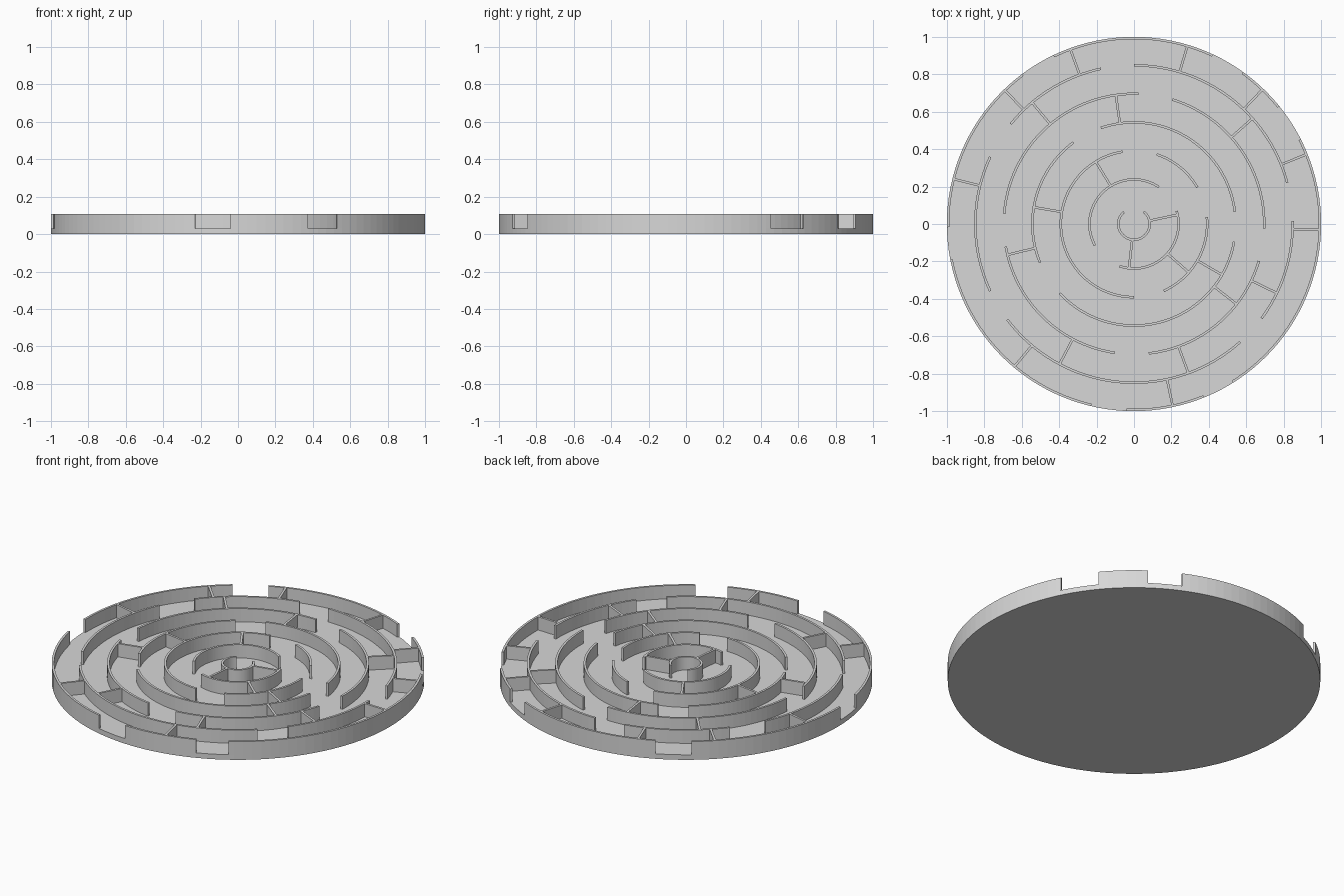
import bpy, bmesh, math

cube = bpy.data.objects.get("Cube")
if cube:
    bpy.data.objects.remove(cube, do_unlink=True)

FLOOR, TOP, THICK = 0.03, 0.108, 0.013
STEP = 360 / 128

grey = bpy.data.materials.new("light_grey")
grey.use_nodes = True
grey.diffuse_color = (0.68, 0.68, 0.68, 1)
grey.node_tree.nodes["Principled BSDF"].inputs["Base Color"].default_value = (0.68, 0.68, 0.68, 1)


def finish(bm, name):
    bmesh.ops.recalc_face_normals(bm, faces=bm.faces)
    mesh = bpy.data.meshes.new(name)
    bm.to_mesh(mesh)
    bm.free()
    mesh.materials.append(grey)
    obj = bpy.data.objects.new(name, mesh)
    bpy.context.collection.objects.link(obj)
    return obj


def raise_faces(bm, faces, height):
    """Extrude a flat footprint upward into a closed solid."""
    out = bmesh.ops.extrude_face_region(bm, geom=faces, use_keep_orig=True)
    verts = [g for g in out["geom"] if isinstance(g, bmesh.types.BMVert)]
    bmesh.ops.translate(bm, verts=verts, vec=(0, 0, height))


def add_arc(bm, radius, start, end):
    """Curved wall between two angles in degrees, counter-clockwise."""
    first, last = math.floor(start / STEP) + 1, math.ceil(end / STEP)
    angles = [start] + [i * STEP for i in range(first, last)] + [end]
    rows = []
    for a in map(math.radians, angles):
        rows.append([bm.verts.new((r * math.cos(a), r * math.sin(a), FLOOR))
                     for r in (radius - THICK / 2, radius + THICK / 2)])
    faces = [bm.faces.new((p[0], p[1], q[1], q[0])) for p, q in zip(rows, rows[1:])]
    raise_faces(bm, faces, TOP - FLOOR)


def add_spoke(bm, inner, outer, angle):
    """Straight radial wall joining two rings."""
    c, s, h = math.cos(math.radians(angle)), math.sin(math.radians(angle)), THICK / 2
    corners = [(inner, -h), (outer, -h), (outer, h), (inner, h)]
    verts = [bm.verts.new((r * c - t * s, r * s + t * c, FLOOR)) for r, t in corners]
    raise_faces(bm, [bm.faces.new(verts)], TOP - FLOOR)


# Round floor plate
bm = bmesh.new()
bmesh.ops.create_circle(bm, cap_ends=True, segments=128, radius=1)
raise_faces(bm, bm.faces[:], FLOOR)
finish(bm, "floor_plate")

# Ring walls, from the centre outward: radius and the arcs that remain
rings = [
    (0.084, [(130, 412)]),
    (0.238, [(56, 209), (251, 377)]),
    (0.391, [(99, 270), (30, 72), (-66, 5.5)]),
    (0.543, [(7, 109), (126.5, 202.5), (223, 350)]),
    (0.696, [(88, 175.5), (-2, 73), (190, 261.5), (276.5, 343.5)]),
    (0.848, [(15, 90), (102, 141), (155, 205), (217, 312), (-36.5, 1)]),
    (0.9935, [(-58, 27), (39, 54.3), (65, 115.5), (126.7, 181), (191, 256.7), (267.7, 292)]),
]
for i, (radius, arcs) in enumerate(rings, 1):
    bm = bmesh.new()
    for start, end in arcs:
        add_arc(bm, radius, start, end)
    finish(bm, f"ring_wall_{i}")

# Radial walls in each corridor
spokes = [
    [12, 263.5],
    [121.5, -41.5],
    [170.5, -30],
    [98, 193.7, -38],
    [130, 41.7, 242, 290, -25.8],
    [110, 73.3, 134, 46.3, 22, 166, -1.8, 230, 282],
]
for i, angles in enumerate(spokes):
    bm = bmesh.new()
    for angle in angles:
        add_spoke(bm, rings[i][0], rings[i + 1][0], angle)
    finish(bm, f"radial_walls_{i + 1}")
